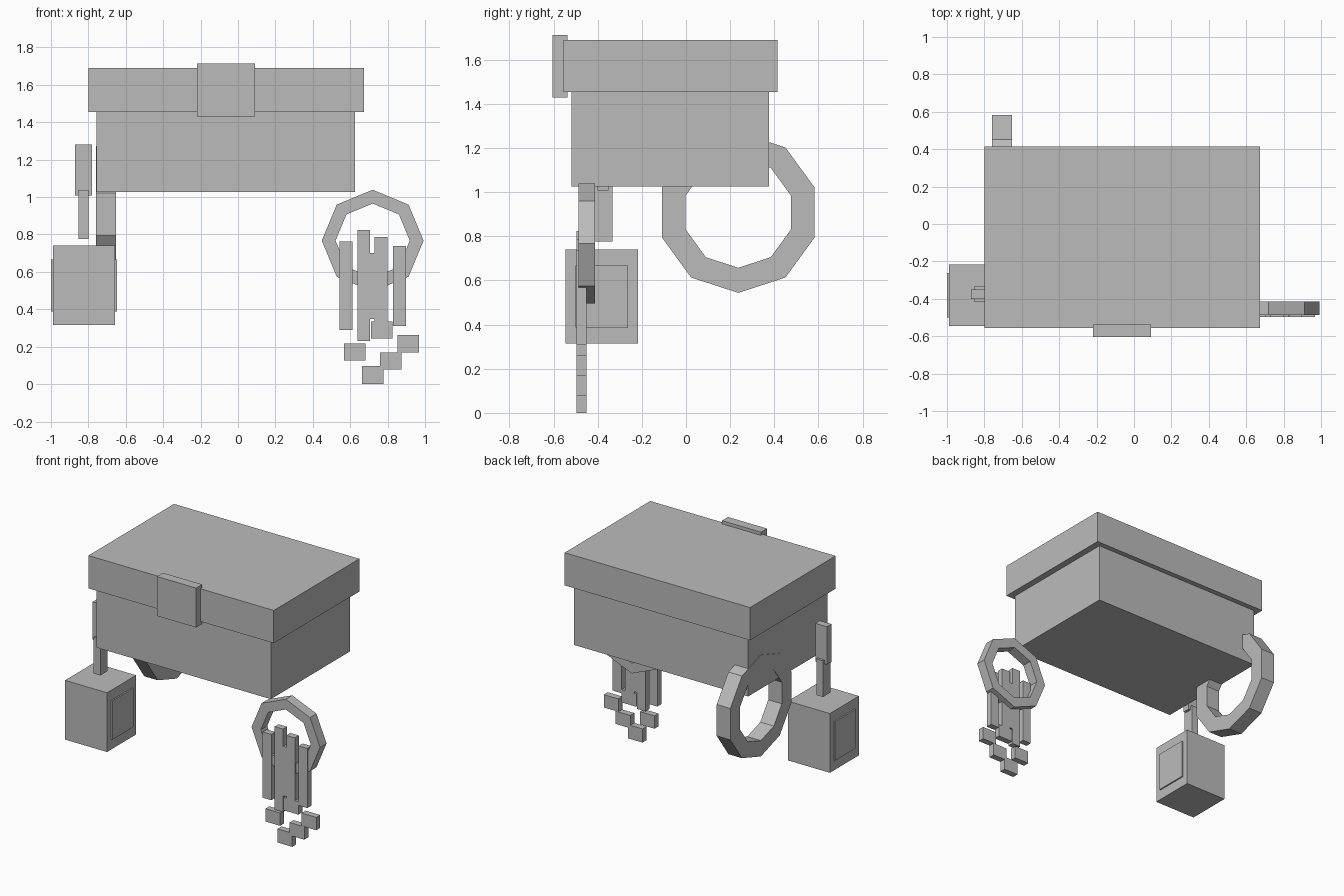
import bpy
import math
from mathutils import Matrix, Vector

if "Cube" in bpy.data.objects:
    bpy.data.objects.remove(bpy.data.objects["Cube"])

grey = bpy.data.materials.new("plain_grey")
grey.diffuse_color = (0.5, 0.5, 0.5, 1)
grey.use_nodes = True
grey.node_tree.nodes["Principled BSDF"].inputs["Base Color"].default_value = grey.diffuse_color


def box(name, x, y, z):
    """Box from (min, max) pairs on each axis."""
    bpy.ops.mesh.primitive_cube_add(size=1)
    o = bpy.context.object
    o.name = name
    lo, hi = Vector((x[0], y[0], z[0])), Vector((x[1], y[1], z[1]))
    o.data.transform(Matrix.Translation((lo + hi) / 2) @ Matrix.Diagonal((*(hi - lo), 1)))
    o.data.materials.append(grey)
    return o


def ring(name, centre, sides, radius, band, depth, turn):
    """Ring of straight box segments standing in the XZ plane, turned about Z."""
    step = 2 * math.pi / sides
    apothem, half = radius * math.cos(step / 2), radius * math.sin(step / 2)
    place = Matrix.Translation(centre) @ Matrix.Rotation(turn, 4, 'Z')
    for i in range(sides):
        seg = box(f"{name}_{i + 1}", (-half, half), (-depth / 2, depth / 2),
                  (apothem - band, apothem))
        seg.data.transform(place @ Matrix.Rotation((i + 0.5) * step, 4, 'Y'))


# Chest
box("chest_body", (-0.757, 0.625), (-0.52, 0.377), (1.027, 1.455))
box("chest_lid", (-0.798, 0.673), (-0.556, 0.414), (1.455, 1.69))
box("chest_latch", (-0.22, 0.09), (-0.604, -0.536), (1.43, 1.713))

# Lantern with side panes and hanging links
box("lantern_body", (-0.99, -0.657), (-0.546, -0.217), (0.315, 0.74))
box("lantern_panes", (-1.0, -0.647), (-0.50, -0.262), (0.388, 0.667))
box("lantern_lower_link", (-0.853, -0.80), (-0.418, -0.334), (0.777, 1.037))
box("lantern_upper_link", (-0.872, -0.781), (-0.402, -0.351), (1.008, 1.28))

# Rope coil on the left and key ring on the right
ring("rope_segment", (-0.706, 0.237, 0.908), 10, 0.364, 0.108, 0.108, math.pi / 2)
ring("key_ring_segment", (0.72, -0.45, 0.767), 8, 0.272, 0.068, 0.073, 0)

# Keys: shaft centre x, shaft bottom, shaft top, bit bottom
keys = [(0.578, 0.29, 0.762, 0.125), (0.672, 0.23, 0.825, 0.006),
        (0.765, 0.33, 0.787, 0.077), (0.864, 0.31, 0.738, 0.17),
        (0.719, 0.347, 0.702, 0.244)]
# the bit of each key hangs just to the right of a shaft
bits = [0.624, 0.72, 0.816, 0.911, 0.769]
for i, ((x, low, high, bit), bx) in enumerate(zip(keys, bits), 1):
    box(f"key_shaft_{i}", (x - 0.034, x + 0.034), (-0.497, -0.452), (low, high))
    box(f"key_bit_{i}", (bx - 0.058, bx + 0.058), (-0.497, -0.452), (bit - (0.006 if i == 2 else 0), bit + 0.092))
